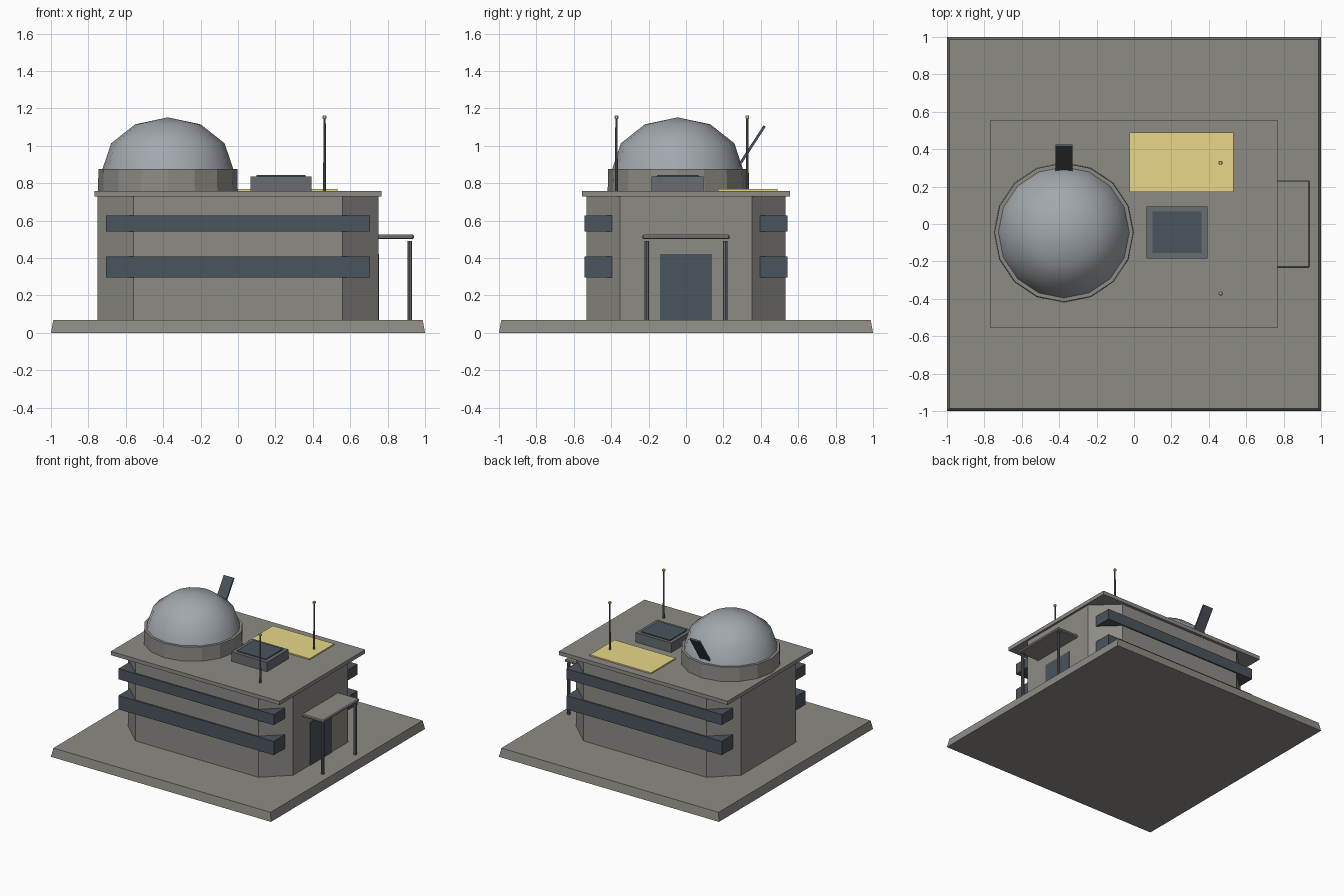
import bpy, bmesh, math
from mathutils import Matrix, Vector

if "Cube" in bpy.data.objects:
    bpy.data.objects.remove(bpy.data.objects["Cube"])


def material(name, rgb):
    m = bpy.data.materials.new(name)
    m.diffuse_color = (*rgb, 1)
    m.use_nodes = True
    m.node_tree.nodes["Principled BSDF"].inputs["Base Color"].default_value = m.diffuse_color
    return m


CONCRETE = material("concrete", (0.27, 0.26, 0.235))
GLASS = material("dark_glass", (0.07, 0.09, 0.11))
METAL = material("dome_metal", (0.36, 0.39, 0.42))
STEEL = material("dark_steel", (0.14, 0.15, 0.165))
YELLOW = material("yellow", (0.8, 0.68, 0.25))


def finish(bm, name, mat):
    bmesh.ops.recalc_face_normals(bm, faces=bm.faces)
    mesh = bpy.data.meshes.new(name)
    bm.to_mesh(mesh)
    bm.free()
    mesh.materials.append(mat)
    ob = bpy.data.objects.new(name, mesh)
    bpy.context.collection.objects.link(ob)
    return ob


def box(name, x, y, z, mat, bevel=0.0):
    """Box from (min, max) ranges on each axis."""
    bm = bmesh.new()
    size = Vector((x[1] - x[0], y[1] - y[0], z[1] - z[0]))
    mid = Vector((sum(x), sum(y), sum(z))) / 2
    bmesh.ops.create_cube(bm, size=1, matrix=Matrix.Translation(mid) @ Matrix.Diagonal((*size, 1)))
    ob = finish(bm, name, mat)
    if bevel:
        mod = ob.modifiers.new("bevel", "BEVEL")
        mod.width, mod.segments = bevel, 1
    return ob


def cylinder(name, x, y, z, r1, r2, sides, mat):
    bm = bmesh.new()
    bmesh.ops.create_cone(bm, cap_ends=True, segments=sides, radius1=r1, radius2=r2,
                          depth=z[1] - z[0], matrix=Matrix.Translation((x, y, sum(z) / 2)))
    return finish(bm, name, mat)


# Ground slab with sloping edges
slab = box("ground_slab", (-1, 1), (-1, 1), (0, 0.07), CONCRETE)
for v in slab.data.vertices:
    if v.co.z > 0.03:
        v.co.x *= 0.987
        v.co.y *= 0.987

# Main hall with chamfered corners
bm = bmesh.new()
outline = [(0.56, -0.533), (0.75, -0.354), (0.75, 0.354), (0.56, 0.533),
           (-0.56, 0.533), (-0.75, 0.354), (-0.75, -0.354), (-0.56, -0.533)]
face = bm.faces.new([bm.verts.new((x, y, 0.07)) for x, y in outline])
top = bmesh.ops.extrude_face_region(bm, geom=[face])["geom"]
bmesh.ops.translate(bm, vec=(0, 0, 0.66), verts=[g for g in top if isinstance(g, bmesh.types.BMVert)])
finish(bm, "main_hall", CONCRETE)
box("roof_slab", (-0.767, 0.767), (-0.556, 0.556), (0.728, 0.759), CONCRETE)

# Window bands, front and back
for side, s in (("front", -1), ("back", 1)):
    for level, z in (("lower", (0.295, 0.408)), ("upper", (0.542, 0.628))):
        y = sorted((s * 0.38, s * 0.544))
        box(f"{side}_{level}_window_band", (-0.706, 0.706), y, z, GLASS)

# Entrance
box("door", (0.70, 0.755), (-0.139, 0.139), (0.07, 0.422), GLASS)
box("entrance_canopy", (0.70, 0.94), (-0.234, 0.234), (0.502, 0.525), CONCRETE, 0.006)
for i, y in enumerate((-0.21, 0.21)):
    cylinder(f"canopy_post_{i + 1}", 0.918, y, (0.07, 0.492), 0.012, 0.012, 8, STEEL)

# Drum and dome
DX, DY = -0.375, -0.045
cylinder("dome_drum", DX, DY, (0.755, 0.875), 0.374, 0.371, 16, CONCRETE)
bm = bmesh.new()
bmesh.ops.create_uvsphere(bm, u_segments=16, v_segments=12, radius=1)
bmesh.ops.delete(bm, geom=[v for v in bm.verts if v.co.z < -0.01], context="VERTS")
# keep rings every 30 degrees only (a half turn has six steps)
bm.free()
bm = bmesh.new()
bmesh.ops.create_uvsphere(bm, u_segments=16, v_segments=6, radius=1)
bmesh.ops.delete(bm, geom=[v for v in bm.verts if v.co.z < -0.01], context="VERTS")
bmesh.ops.transform(bm, verts=bm.verts, matrix=Matrix.Translation((DX, DY, 0.875))
                    @ Matrix.Diagonal((0.35, 0.35, 0.277, 1)))
for f in bm.faces:
    f.smooth = True
finish(bm, "dome", METAL)

# Tilted shutter leaning out of the dome
shutter = box("dome_shutter", (-0.045, 0.045), (-0.007, 0.007), (-0.03, 0.25), GLASS)
shutter.location = (DX, 0.284, 0.896)
shutter.rotation_euler.x = -math.radians(33)

# Rooftop unit with raised panel
box("roof_unit", (0.068, 0.392), (-0.184, 0.094), (0.755, 0.837), STEEL)
box("roof_unit_panel", (0.098, 0.362), (-0.156, 0.068), (0.83, 0.844), GLASS)

# Yellow landing pad
box("roof_pad", (-0.025, 0.532), (0.17, 0.49), (0.755, 0.769), YELLOW)

# Antennas
for i, y in enumerate((-0.372, 0.328)):
    cylinder(f"antenna_mast_{i + 1}", 0.463, y, (0.755, 1.15), 0.008, 0.006, 8, STEEL)
    box(f"antenna_tip_{i + 1}", (0.453, 0.473), (y - 0.01, y + 0.01), (1.143, 1.163), YELLOW, 0.004)
